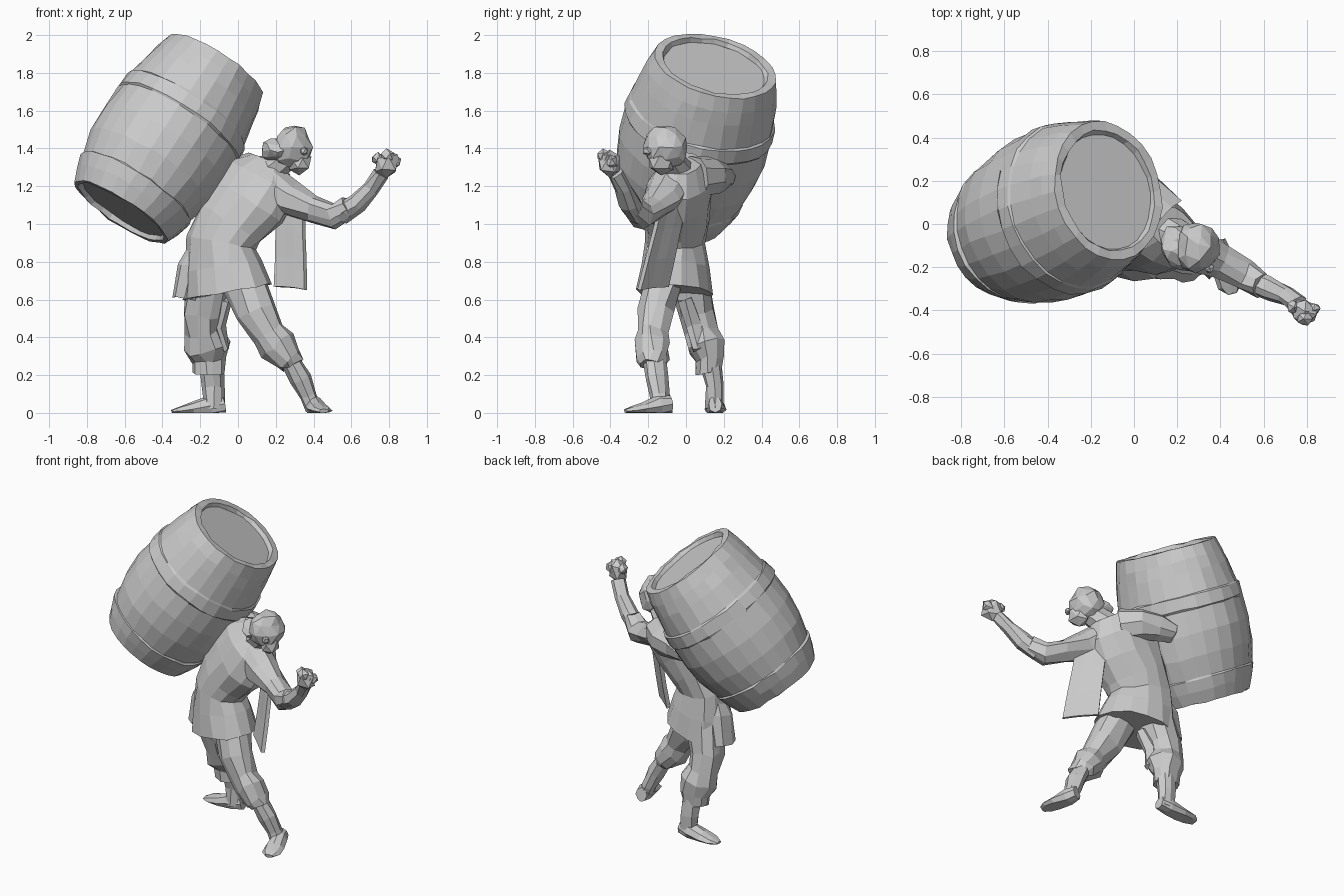
import bpy, bmesh, math, random
from mathutils import Vector

random.seed(4)


def finish(bm, name, jitter):
    for v in bm.verts:
        v.co += Vector([random.uniform(-jitter, jitter) for _ in range(3)])
        v.co.z = max(v.co.z, 0)
    bmesh.ops.recalc_face_normals(bm, faces=bm.faces)
    me = bpy.data.meshes.new(name)
    bm.to_mesh(me)
    bm.free()
    ob = bpy.data.objects.new(name, me)
    bpy.context.collection.objects.link(ob)
    return ob


def loft(name, rings, sides=9, jitter=0.009, axis=None, spin=0):
    """Skin rings (x, y, z, ra, rb) placed square to the path; spin turns the ellipse."""
    pts = [Vector(r[:3]) for r in rings]
    whole = axis or (pts[-1] - pts[0])
    steep = abs(whole.normalized().z) > 0.6
    ref = Vector((0, 1, 0)) if steep else Vector((0, 0, 1))
    cs, sn = math.cos(math.radians(spin)), math.sin(math.radians(spin))
    bm = bmesh.new()
    loops = []
    for i, r in enumerate(rings):
        t = (axis or (pts[min(i + 1, len(pts) - 1)] - pts[max(i - 1, 0)])).normalized()
        u = ref.cross(t).normalized()
        v = t.cross(u)
        u, v = u * cs + v * sn, v * cs - u * sn
        loops.append([bm.verts.new(pts[i] + u * r[3] * math.cos(a) + v * r[4] * math.sin(a))
                      for a in (2 * math.pi * k / sides for k in range(sides))])
    for a, b in zip(loops, loops[1:]):
        for k in range(sides):
            n = (k + 1) % sides
            bm.faces.new((a[k], a[n], b[n], b[k]))
    bm.faces.new(loops[0][::-1])
    bm.faces.new(loops[-1])
    return finish(bm, name, jitter)


def lump(name, loc, size, sub=2, jitter=0.01):
    bm = bmesh.new()
    bmesh.ops.create_icosphere(bm, subdivisions=sub, radius=1)
    for v in bm.verts:
        v.co = Vector([c * s + l for c, s, l in zip(v.co, size, loc)])
    return finish(bm, name, jitter)


def slab(name, corners, thick, jitter=0.004):
    """Thin cloth panel from four corners."""
    bm = bmesh.new()
    bm.faces.new([bm.verts.new(c) for c in corners])
    bmesh.ops.subdivide_edges(bm, edges=bm.edges[:], cuts=2, use_grid_fill=True)
    ob = finish(bm, name, jitter)
    m = ob.modifiers.new("thickness", 'SOLIDIFY')
    m.thickness = thick
    m.offset = 0
    return ob


# barrel: bulged staves with slightly raised hoops and recessed ends
low, high = Vector((-0.62, -0.07, 1.065)), Vector((-0.12, 0.155, 1.835))
profile = [(0.025, 0.255), (0.0, 0.265), (0.0, 0.288), (0.08, 0.322), (0.155, 0.345),
           (0.163, 0.337), (0.3, 0.367), (0.45, 0.378), (0.6, 0.370), (0.61, 0.378), (0.69, 0.368),
           (0.70, 0.358), (0.84, 0.333), (0.92, 0.315), (1.0, 0.292), (1.0, 0.255), (0.975, 0.245)]
loft("barrel", [(*low.lerp(high, t), r, r * (0.97 + 0.16 * t)) for t, r in profile],
     26, 0.005, (high - low).normalized())

# tunic: flared skirt, waist, leaning chest turned toward the raised arm
loft("tunic", [(-0.055, -0.06, 0.635, .250, .190), (-0.08, -0.055, 0.78, .218, .17),
               (-0.09, -0.055, 0.90, .192, .148), (-0.04, -0.05, 1.00, .205, .152),
               (0.05, -0.045, 1.12, .235, .162), (0.12, -0.025, 1.23, .230, .158),
               (0.17, -0.02, 1.32, .13, .10)], 14, 0.009, spin=-33)
loft("hip_cloth", [(-0.20, -0.02, 0.90, .04, .06), (-0.25, -0.01, 0.78, .06, .08),
                   (-0.275, 0.0, 0.61, .075, .09)], 8, 0.014)
slab("hanging_cloth", [(0.20, -0.10, 0.67), (0.355, -0.25, 0.655),
                       (0.35, -0.13, 1.12), (0.21, 0.0, 1.14)], 0.025)

# trousers, gathered below the knee, with bare shins
loft("front_trouser", [(0.02, -0.10, 0.74, .12, .10), (0.10, -0.16, 0.53, .11, .095),
                       (0.17, -0.18, 0.42, .09, .085), (0.21, -0.18, 0.36, .095, .09),
                       (0.27, -0.18, 0.29, .078, .088), (0.29, -0.18, 0.25, .06, .07)], 10, 0.013)
loft("front_shin", [(0.27, -0.17, 0.29, .05, .06), (0.33, -0.155, 0.18, .055, .06),
                    (0.37, -0.14, 0.09, .045, .05), (0.40, -0.14, 0.02, .045, .05)], 8, 0.006)
loft("back_trouser", [(-0.15, 0.01, 0.72, .12, .11), (-0.19, 0.05, 0.53, .105, .10),
                      (-0.19, 0.08, 0.43, .095, .09), (-0.165, 0.10, 0.35, .12, .10),
                      (-0.15, 0.12, 0.28, .085, .075), (-0.15, 0.125, 0.21, .08, .065)], 10, 0.013)
loft("back_shin", [(-0.14, 0.13, 0.27, .065, .06), (-0.13, 0.15, 0.14, .06, .05),
                   (-0.125, 0.15, 0.02, .055, .048)], 8, 0.006)
loft("trouser_fold", [(-0.07, 0.0, 0.60, .035, .04), (-0.10, 0.04, 0.46, .03, .04),
                      (-0.07, 0.07, 0.34, .02, .03)], 6, 0.01)

# feet: flat-soled wedges
for name, heel, toe in (("front_foot", Vector((0.385, -0.08, 0.045)), Vector((0.455, -0.32, 0.008))),
                        ("back_foot", Vector((-0.07, 0.155, 0.045)), Vector((-0.35, 0.155, 0.008)))):
    loft(name, [(*heel.lerp(toe, t), w, h) for t, w, h in
                ((0, .035, .045), (.25, .048, .06), (.6, .058, .035), (.85, .055, .022), (1, .025, .01))],
         8, 0.004)

# outstretched arm with sleeve and fist
loft("front_sleeve", [(0.17, -0.08, 1.20, .11, .11), (0.28, -0.13, 1.13, .10, .095),
                      (0.40, -0.18, 1.08, .075, .075), (0.51, -0.24, 1.045, .07, .07),
                      (0.59, -0.28, 1.09, .062, .062)], 9, 0.01)
loft("front_forearm", [(0.54, -0.26, 1.05, .055, .055), (0.63, -0.30, 1.11, .055, .055),
                       (0.71, -0.33, 1.19, .045, .045), (0.76, -0.375, 1.27, .042, .042)], 8, 0.006)
lump("fist", (0.785, -0.405, 1.32), (.07, .07, .08), 1, 0.01)
for i in range(3):
    lump(f"finger_{i + 1}", (0.79 + i * 0.018, -0.435 + i * 0.02, 1.36 - 0.015 * i),
         (.038, .036, .036), 1, 0.006)
lump("thumb", (0.74, -0.385, 1.345), (.034, .034, .034), 1, 0.005)

# arm reaching back under the barrel
loft("back_sleeve", [(0.13, 0.04, 1.25, .12, .12), (0.05, 0.13, 1.26, .10, .105),
                     (-0.04, 0.17, 1.25, .075, .09), (-0.14, 0.20, 1.24, .06, .06)], 9, 0.01)

# head with thick hair, beard and nose
loft("neck", [(0.15, -0.04, 1.27, .09, .09), (0.27, -0.10, 1.36, .07, .07)], 8, 0.005)
lump("head", (0.29, -0.105, 1.405), (.105, .115, .12), 2, 0.01)
lump("hair", (0.22, -0.105, 1.39), (.10, .10, .07), 2, 0.012)
lump("beard", (0.33, -0.135, 1.32), (.065, .075, .065), 1, 0.008)
lump("nose", (0.35, -0.205, 1.385), (.022, .025, .025), 1, 0.003)
